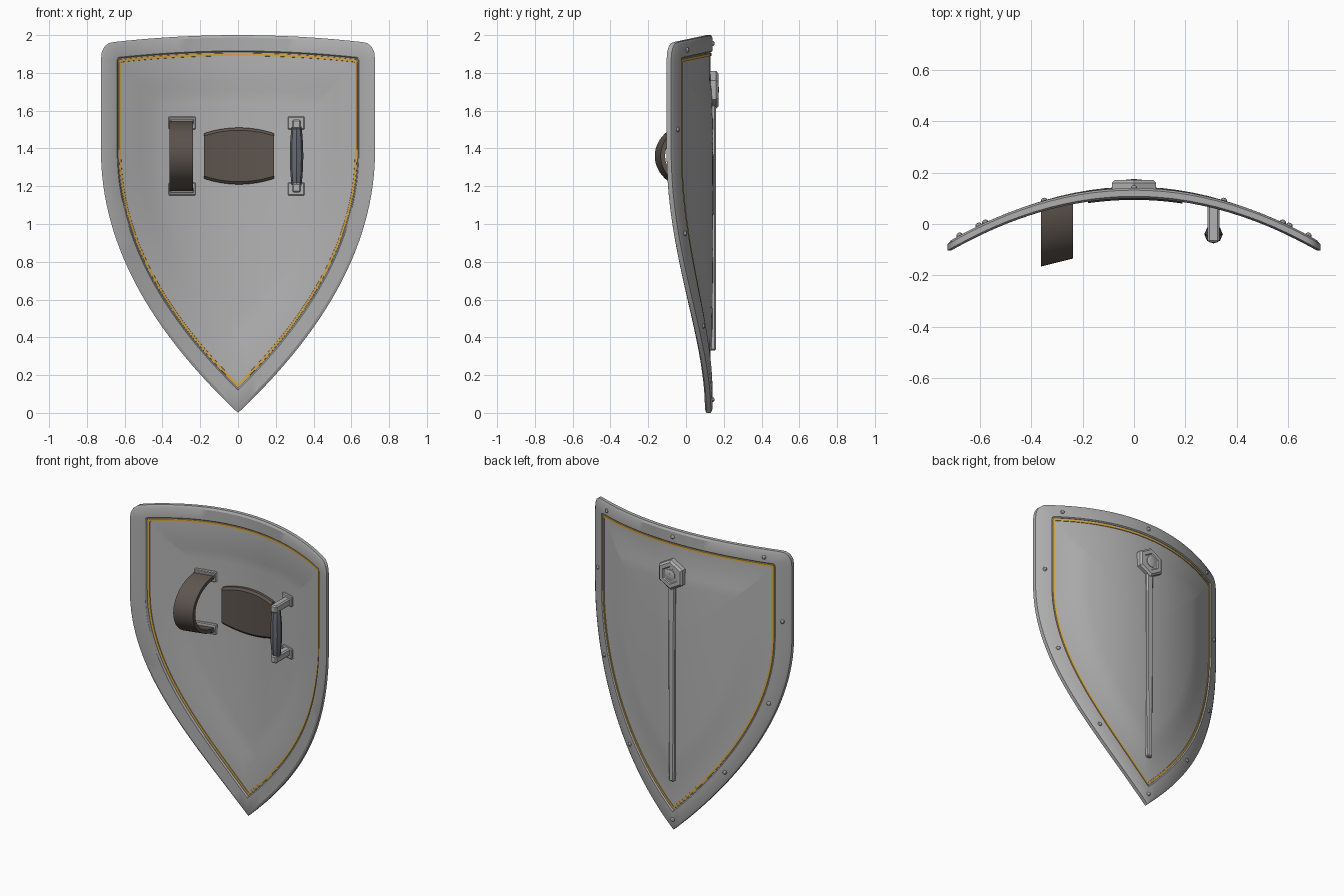
import bpy
import bmesh
import math
from mathutils import Vector

cube = bpy.data.objects.get("Cube")
if cube:
    bpy.data.objects.remove(cube, do_unlink=True)


def material(name, r, g, b):
    m = bpy.data.materials.new(name)
    m.use_nodes = True
    m.diffuse_color = (r, g, b, 1)
    m.node_tree.nodes["Principled BSDF"].inputs["Base Color"].default_value = (r, g, b, 1)
    return m


RIM = material("rim steel", .42, .42, .42)
STEEL = material("plate steel", .45, .45, .45)
GOLD = material("gold trim", .68, .39, .06)
LEATHER = material("brown leather", .11, .09, .077)
GRIP = material("grip wrap", .14, .147, .18)


def skin(name, rings, mats, wrap=False, gold_rings=()):
    """Join closed rings of points in sequence; cap the ends unless wrapped."""
    bm = bmesh.new()
    rows = [[bm.verts.new(p) for p in ring] for ring in rings]
    n = len(rows[0])
    for k in range(len(rows) if wrap else len(rows) - 1):
        a, b = rows[k], rows[(k + 1) % len(rows)]
        for i in range(n):
            j = (i + 1) % n
            f = bm.faces.new((a[i], a[j], b[j], b[i]))
            f.material_index = 1 if k in gold_rings else 0
    if not wrap:
        bm.faces.new(rows[0])
        bm.faces.new(rows[-1])
    return finish(name, bm, mats)


def finish(name, bm, mats):
    bmesh.ops.remove_doubles(bm, verts=bm.verts[:], dist=1e-5)
    bmesh.ops.recalc_face_normals(bm, faces=bm.faces[:])
    mesh = bpy.data.meshes.new(name)
    bm.to_mesh(mesh)
    bm.free()
    for m in mats:
        mesh.materials.append(m)
    ob = bpy.data.objects.new(name, mesh)
    bpy.context.collection.objects.link(ob)
    bpy.ops.object.select_all(action='DESELECT')
    ob.select_set(True)
    bpy.context.view_layer.objects.active = ob
    bpy.ops.object.shade_smooth_by_angle(angle=math.radians(30))
    return ob


def bow(x, off=0.0):
    """Depth of the curved shield at x, off units behind its front."""
    return .10 + off - .4 * x * x


def outline(w, top, tip, r):
    """Heater outline in x, z: crowned top, corners of radius r, pointed foot."""
    half = []
    for i in range(13):
        x = (w - r) * i / 12
        half.append((x, top - .085 * x * x))
    z1 = half[-1][1]
    for i in range(1, 5):
        t = i / 4
        half.append((w - r * (1 - t) ** 2, z1 - 1.3 * r * t * t))
    z2 = half[-1][1]
    half += [(w, z2 + (1.4 - z2) * i / 5) for i in range(1, 6)]
    for i in range(1, 29):
        s = 1 - i / 28
        half.append((w * (1 - (1 - s) ** 2.05), tip + (1.4 - tip) * s))
    return half + [(-x, z) for x, z in reversed(half[1:-1])]


def mix(a, b, t):
    return [(p[0] + (q[0] - p[0]) * t, p[1] + (q[1] - p[1]) * t) for p, q in zip(a, b)]


def bend(loop, off):
    return [(x, bow(x, off), z) for x, z in loop]


def lathe(name, centre, axis, u, profile, sides, mat):
    n, u = Vector(axis).normalized(), Vector(u).normalized()
    v = n.cross(u)
    rings = []
    for r, h in profile:
        angles = [math.pi / 2 + 2 * math.pi * i / sides for i in range(sides)]
        rings.append([Vector(centre) + n * h + (u * math.cos(a) + v * math.sin(a)) * r for a in angles])
    return skin(name, rings, [mat])


def block(name, centre, size, mat, bevel, turn=0.0, taper=1.0):
    bm = bmesh.new()
    bmesh.ops.create_cube(bm, size=1)
    for v in bm.verts:
        k = taper if v.co.z < 0 else 1
        v.co = Vector((v.co.x * size[0] * k, v.co.y * size[1], v.co.z * size[2]))
    bmesh.ops.bevel(bm, geom=bm.edges[:], offset=bevel, segments=1, affect='EDGES')
    ob = finish(name, bm, [mat])
    ob.location = centre
    ob.rotation_euler.z = turn
    return ob


# Shield body: rim, trim and raised panel
outer = outline(.726, 2.0, 0, .075)
inner = outline(.635, 1.91, .13, .012)
panel = outline(.515, 1.755, .32, .008)
raised = outline(.465, 1.705, .40, .008)
centre = [(0, 1.25)] * len(outer)

section = [(0, .008), (0, .032), (.15, .04), (.93, .04), (1, .032), (1, .008), (.93, 0), (.15, 0)]
skin("rim", [bend(mix(outer, inner, t), off) for t, off in section], [RIM], wrap=True)


def face_rings(base, lift):
    """Rings of one sheet side, from the rim to the middle."""
    rings = [bend(mix(inner, panel, t), base + h)
             for t, h in ((-.05, 0), (.03, 0), (.035, lift), (.125, lift), (.13, 0), (1, 0))]
    rings.append(bend(raised, base + .009))
    for i in range(1, 9):
        rings.append(bend(mix(raised, centre, i / 8), base + .009 + .006 * math.sin(i / 8 * math.pi / 2)))
    return rings


back = face_rings(.03, .004)
front = face_rings(.012, -.004)
count = len(back)
trim = {count + k for k in (1, 2, 3)} | {count - 2 - k for k in (1, 2, 3)}
body = skin("shield_plate", back[::-1] + front, [STEEL, GOLD], gold_rings=trim)

# Back ridge and hexagonal boss
block("back_ridge", (0, .143, 1.02), (.05, .03, 1.38), STEEL, .007, taper=.75)
Y, X, Z = (0, 1, 0), (1, 0, 0), (0, 0, 1)
boss = (0, .13, 1.71)
lathe("boss", boss, Y, X, [(.1, 0), (.1, .03), (.086, .042), (.06, .042), (.054, .036)], 6, STEEL)
lathe("boss_washer", boss, Y, X, [(.036, .03), (.036, .04), (.03, .043)], 20, STEEL)
lathe("boss_bolt", boss, Y, X, [(.014, .03), (.014, .045)], 6, RIM)

# Rivets around the rim
spots = [(0, 1.955), (0, .07)]
for x, z in ((.58, 1.922), (.68, 1.5), (.605, .95), (.35, .46)):
    spots += [(x, z), (-x, z)]
for i, (x, z) in enumerate(spots):
    lathe("rivet_%d" % (i + 1), (x, bow(x, .04), z), (.8 * x, 1, 0), (1, -.8 * x, 0),
          [(.014, -.005), (.013, .004), (.009, .009), (.003, .011)], 10, RIM)

# Arm pad
pad = []
for i in range(17):
    t = i / 8 - 1
    x, h = .005 + .185 * t, .15 - .03 * t * t
    pad.append([(x, bow(x, o), 1.36 + s * (h - c)) for s, o, c in
                ((-1, .04, 0), (-1, .006, 0), (-1, -.006, .014),
                 (1, -.006, .014), (1, .006, 0), (1, .04, 0))])
skin("arm_pad", pad, [LEATHER])

# Arm strap: a band arched out of the front
strap = []
for i in range(33):
    a = math.pi * i / 32
    ring = []
    for dx, inset in ((-.062, 0), (.062, 0), (.062, .024), (-.062, .024)):
        y = .085 + .25 * dx - (.235 - inset) * math.sin(a)
        ring.append((-.3 + dx, y, 1.36 + (.187 - inset) * math.cos(a)))
    strap.append(ring)
skin("arm_strap", strap, [LEATHER])

# Mounting plates and hand grip
for side, x, width in (("strap", -.297, .145), ("grip", .31, .09)):
    for place, s in (("upper", 1), ("lower", -1)):
        turn = math.atan(-.8 * x)
        z = 1.36 + s * .175
        block("%s_%s_plate" % (side, place), (x, bow(x, .024), z),
              (width, .026, .07), STEEL, .005, turn)
        if side == "grip":
            block("grip_%s_post" % place, (x, .005, 1.36 + s * .167),
                  (.046, .155, .05), STEEL, .008)
        else:
            block("strap_%s_keeper" % place, (x, bow(x, .01), 1.36 + s * .182),
                  (.125, .018, .03), STEEL, .004, turn)
lathe("hand_grip", (.31, -.04, 1.36), Z, X,
      [(.024, -.158), (.028, -.145), (.034, -.07), (.036, 0), (.034, .07), (.028, .145), (.024, .158)],
      8, GRIP)
